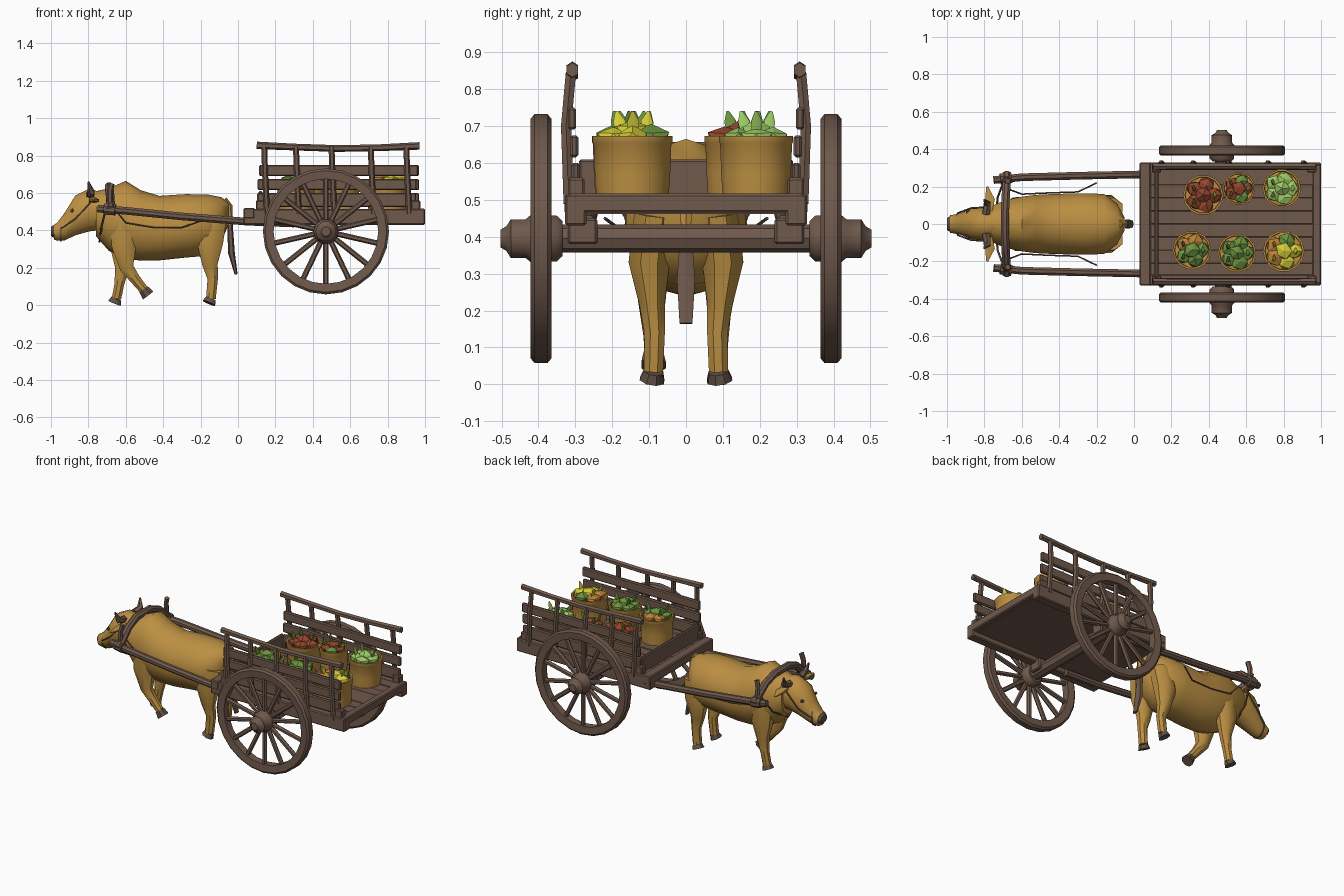
import bpy, bmesh, math, random
from mathutils import Vector

if "Cube" in bpy.data.objects:
    bpy.data.objects.remove(bpy.data.objects["Cube"])
random.seed(4)

def mat(name, c):
    m = bpy.data.materials.new(name)
    m.diffuse_color = (*c, 1)
    m.use_nodes = True
    m.node_tree.nodes["Principled BSDF"].inputs["Base Color"].default_value = m.diffuse_color
    return m

GOLD = mat("golden tan", (0.5, 0.275, 0.055))
WOOD = mat("brown wood", (0.16, 0.1, 0.072))
HOOF = mat("hoof brown", (0.115, 0.078, 0.058))
GREEN = mat("leaf green", (0.15, 0.29, 0.05))
LIME = mat("pale green", (0.34, 0.6, 0.13))
YELLOW = mat("yellow", (0.68, 0.62, 0.04))
RED = mat("brick red", (0.29, 0.06, 0.026))
ORANGE = mat("orange", (0.5, 0.22, 0.045))

def finish(bm, name, m, smooth=True):
    bmesh.ops.recalc_face_normals(bm, faces=bm.faces)
    me = bpy.data.meshes.new(name)
    bm.to_mesh(me)
    bm.free()
    me.materials.append(m)
    ob = bpy.data.objects.new(name, me)
    bpy.context.collection.objects.link(ob)
    if smooth:
        bpy.ops.object.select_all(action='DESELECT')
        ob.select_set(True)
        bpy.context.view_layer.objects.active = ob
        bpy.ops.object.shade_smooth_by_angle(angle=math.radians(42))
    return ob

def skin(bm, rings, close_loop=False):
    """Bridge rings of vertices; cap the ends unless the loop closes."""
    n = len(rings[0])
    pairs = list(zip(rings, rings[1:])) + ([(rings[-1], rings[0])] if close_loop else [])
    for a, b in pairs:
        for i in range(n):
            bm.faces.new((a[i], a[(i + 1) % n], b[(i + 1) % n], b[i]))
    if not close_loop:
        bm.faces.new(rings[0])
        bm.faces.new(rings[-1])

def tube(name, path, m, n=8, upright=False):
    """Path of (x, y, z, side radius, up radius); upright keeps rings in the yz plane."""
    bm = bmesh.new()
    P = [Vector(p[:3]) for p in path]
    whole = (P[-1] - P[0]).normalized()
    ref = Vector((0, 0, 1)) if abs(whole.z) < 0.75 else Vector((1, 0, 0))
    rings = []
    for i, p in enumerate(path):
        t = (P[min(i + 1, len(P) - 1)] - P[max(i - 1, 0)]).normalized()
        side = ref.cross(t).normalized()
        up = t.cross(side)
        if upright:
            side, up = Vector((0, 1, 0)), Vector((0, 0, 1))
        rings.append([bm.verts.new(P[i] + side * p[3] * math.cos(a) + up * p[4] * math.sin(a))
                      for a in [2 * math.pi * (k + 0.5) / n for k in range(n)]])
    skin(bm, rings)
    return finish(bm, name, m)

def rod(name, pts, r, m, n=6):
    return tube(name, [(*p, r, r) for p in pts], m, n)

def box(name, x, y, z, m=WOOD, bevel=0.006):
    bm = bmesh.new()
    bmesh.ops.create_cube(bm, size=1)
    for v in bm.verts:
        for k, (a, b) in enumerate((x, y, z)):
            v.co[k] = (a + b) / 2 + v.co[k] * abs(b - a)
    if bevel:
        bmesh.ops.bevel(bm, geom=bm.edges[:], offset=bevel, segments=1, affect='EDGES')
    return finish(bm, name, m, False)

def lathe(name, loc, prof, m, n=16, axis='Z', close=False):
    """Profile of (radius, height) turned about z or y."""
    bm = bmesh.new()
    rings = []
    for r, h in prof:
        ring = []
        for k in range(n):
            a = 2 * math.pi * k / n
            c, s = r * math.cos(a), r * math.sin(a)
            ring.append(bm.verts.new(Vector(loc) + Vector((c, s, h) if axis == 'Z' else (c, h, s))))
        rings.append(ring)
    skin(bm, rings, close)
    return finish(bm, name, m)

# --- ox body and head: (x, top, bottom, half width)
body = [(-0.05, .55, .43, .035), (-0.09, .578, .34, .11), (-0.16, .592, .265, .165), (-0.28, .594, .255, .168),
        (-0.42, .585, .24, .165), (-0.52, .615, .238, .16), (-0.6, .665, .25, .15), (-0.69, .625, .29, .13),
        (-0.76, .61, .37, .10)]
tube("ox_body", [(x, 0, (t + b) / 2, w, (t - b) / 2) for x, t, b, w in body], GOLD, 14, True)
head = [(-0.73, .61, .40, .085), (-0.8, .625, .39, .09), (-0.87, .59, .37, .085), (-0.925, .50, .345, .06),
        (-0.965, .445, .343, .052), (-0.985, .43, .35, .048)]
tube("ox_head", [(x, 0, (t + b) / 2, w, (t - b) / 2) for x, t, b, w in head], GOLD, 12, True)
tube("ox_nose", [(-.98, 0, .395, .046, .036), (-1.0, 0, .395, .034, .025)], HOOF, 10, True)
tube("muzzle_rope", [(-.952, 0, .4, .056, .06), (-.943, 0, .405, .059, .067)], WOOD, 12, True)

# --- legs with hooves
def leg(name, pts, toe):
    tube(name, pts, GOLD, 8)
    x, y, z = pts[-1][:3]
    tube(name + "_hoof", [(x, y, z, .028, .03), (*toe, .036, .038)], HOOF, 8)

for s in (1, -1):
    leg("hind_leg", [(-.14, s * .085, .46, .06, .085), (-.15, s * .1, .33, .06, .075), (-.15, s * .092, .22, .038, .045),
                     (-.135, s * .085, .14, .03, .03), (-.145, s * .088, .035, .028, .028)], (-.155, s * .092, .011))
leg("standing_front_leg", [(-.61, .085, .44, .06, .09), (-.62, .095, .31, .052, .07), (-.62, .09, .2, .035, .04),
                           (-.635, .088, .11, .028, .028), (-.65, .088, .035, .027, .027)], (-.66, .09, .011))
leg("raised_front_leg", [(-.6, -.085, .44, .06, .09), (-.61, -.095, .31, .052, .07), (-.595, -.092, .2, .036, .04),
                         (-.55, -.09, .14, .028, .03), (-.505, -.088, .085, .026, .026)], (-.48, -.088, .052))

# --- tail, horns, ears, eyes
tube("tail_root", [(-.08, 0, .56, .025, .025), (-.05, 0, .53, .022, .02), (-.042, 0, .4, .014, .014)], GOLD, 6)
tube("tail_tuft", [(-.043, 0, .43, .017, .015), (-.035, 0, .28, .028, .018), (-.01, 0, .165, .02, .008)], WOOD, 6)
for s in (1, -1):
    tube("horn", [(-.79, s * .055, .59, .024, .024), (-.785, s * .11, .605, .02, .02),
                  (-.8, s * .13, .66, .005, .005)], WOOD, 6)
    tube("ear", [(-.775, s * .07, .565, .02, .015), (-.77, s * .13, .56, .03, .014),
                 (-.785, s * .2, .56, .006, .005)], GOLD, 6)
    tube("eye", [(-.885, s * .06, .505, .012, .012), (-.89, s * .079, .507, .008, .008)], HOOF, 6)
    rod("cheek_rope", [(-.945, s * .058, .41), (-.87, s * .086, .46), (-.79, s * .09, .55)], .005, WOOD, 5)

# --- yoke, harness ropes and shafts
rod("yoke_arch", [(-.68, -.27, .51), (-.68, -.24, .53), (-.685, -.16, .6), (-.69, -.07, .635), (-.69, .07, .635),
                  (-.685, .16, .6), (-.68, .24, .53), (-.68, .27, .51)], .024, WOOD, 8)
rod("throat_rope", [(-.7, -.22, .54), (-.73, -.14, .42), (-.74, 0, .34), (-.73, .14, .42), (-.7, .22, .54)], .006, WOOD, 5)
for s in (1, -1):
    rod("shaft", [(-.75, s * .235, .517), (-.6, s * .25, .505), (-.3, s * .258, .475), (.05, s * .265, .447),
                  (.3, s * .265, .437)], .022, WOOD, 8)
    rod("yoke_peg", [(-.685, s * .245, .49), (-.685, s * .235, .61), (-.675, s * .23, .65)], .016, WOOD, 6)
    rod("shaft_lashing", [(-.715, s * .24, .515), (-.655, s * .248, .51)], .032, WOOD, 8)
    rod("side_rope", [(-.68, s * .19, .54), (-.6, s * .16, .44), (-.45, s * .167, .415), (-.3, s * .172, .415),
                      (-.2, s * .22, .45)], .0045, WOOD, 5)

# --- cart bed
for i in range(8):
    y = -.28 + i * .07
    box("floor_plank", (.05 + .02 * random.random(), .985), (y, y + .07), (.468, .508 + .006 * random.random()), bevel=.002)
box("bed_underside", (.08, .97), (-.28, .28), (.462, .474), WOOD, 0)
box("front_beam", (.03, .09), (-.33, .33), (.462, .52))
box("rear_beam", (.955, 1.0), (-.32, .32), (.465, .517))
box("front_board", (.11, .13), (-.29, .29), (.5, .61))
for s in (1, -1):
    box("side_beam", (.03, 1.0), (s * .27, s * .328), (.43, .515))
    box("axle_bracket", (.42, .52), (s * .24, s * .32), (.38, .45))
    for x in (.12, .95):
        box("corner_block", (x - .025, x + .025), (s * .275, s * .32), (.5, .56))
    # slatted sides with a sagging top rail
    for z0, z1, y in ((.525, .6, .298), (.615, .675, .302), (.69, .75, .308)):
        o = random.uniform(-.012, .012)
        box("side_slat", (.11 + o, .96 + o), (s * (y - .01), s * (y + .012)), (z0, z1))
    tube("top_rail", [(.1, s * .308, .855, .018, .02), (.3, s * .308, .846, .017, .018), (.53, s * .308, .838, .017, .018),
                      (.75, s * .308, .842, .017, .018), (.97, s * .308, .852, .018, .02)], WOOD, 6)
    for x in (.14, .31, .5, .71, .9):
        rod("side_post", [(x + .015, s * .318, .49), (x + .005, s * .325, .7), (x, s * .312, .845)], .016, WOOD, 6)

# --- axle and wheels
CX, CZ = .47, .395
lathe("axle", (CX, 0, CZ), [(.038, -.35), (.038, .35)], WOOD, 8, 'Y')
for s in (1, -1):
    lathe("wheel_rim", (CX, s * .393, CZ), [(.28, -.024), (.325, -.028), (.337, -.018), (.337, .018), (.325, .028),
                                            (.28, .024)], WOOD, 24, 'Y', True)
    lathe("wheel_hub", (CX, 0, CZ), [(.05, s * .335), (.065, s * .35), (.068, s * .42), (.055, s * .435), (.055, s * .475),
                                     (.035, s * .487), (.025, s * .503)], WOOD, 10, 'Y')
    for k in range(14):
        a = 2 * math.pi * (k + .5) / 14
        d = Vector((math.cos(a), 0, math.sin(a)))
        c = Vector((CX, s * .393, CZ))
        rod("wheel_spoke", [c + d * .05, c + d * .17, c + d * .29], .0145, WOOD, 6)

# --- baskets of produce: (x, y, radius, vegetable colours, leaf colour)
def lump(name, p, r, m):
    bm = bmesh.new()
    bmesh.ops.create_icosphere(bm, subdivisions=1, radius=r)
    for v in bm.verts:
        k = random.uniform(.85, 1.15)
        v.co = Vector(p) + Vector((v.co.x, v.co.y, v.co.z * .75)) * k
    finish(bm, name, m, False)

baskets = [(.37, .155, .105, (RED,) * 6, GREEN), (.56, .19, .085, (RED, GREEN, RED, RED, GREEN, RED), GREEN),
           (.79, .19, .10, (LIME,) * 6, LIME), (.31, -.14, .10, (GREEN, ORANGE, ORANGE, GREEN, GREEN, GREEN), GREEN),
           (.55, -.155, .10, (GREEN,) * 6, GREEN), (.8, -.145, .108, (YELLOW, GREEN, ORANGE, ORANGE, YELLOW, YELLOW), YELLOW)]
for x, y, r, cols, leaf in baskets:
    lathe("basket", (x, y, 0), [(r * .93, .508), (r * .97, .57), (r, .652), (r * 1.03, .657), (r * 1.03, .673),
                                (r * .93, .673), (r * .91, .645)], GOLD, 14)
    for k in range(6):
        a, d = k * 2 * math.pi / 5, (.5 * r if k < 5 else 0)
        px, py = x + d * math.cos(a), y + d * math.sin(a)
        lump("vegetable", (px, py, .665 + (.018 if k == 5 else 0)), r * .46, cols[k])
        # pointed leaves leaning outward
        if k in (0, 2, 3):
            ux, uy = math.cos(a), math.sin(a)
            tube("leaf", [(px, py, .68, r * .14, r * .06), (px + .01 * ux, py + .01 * uy, .712, r * .17, r * .05),
                          (px + .02 * ux, py + .02 * uy, .74, .004, .003)], leaf, 5)
